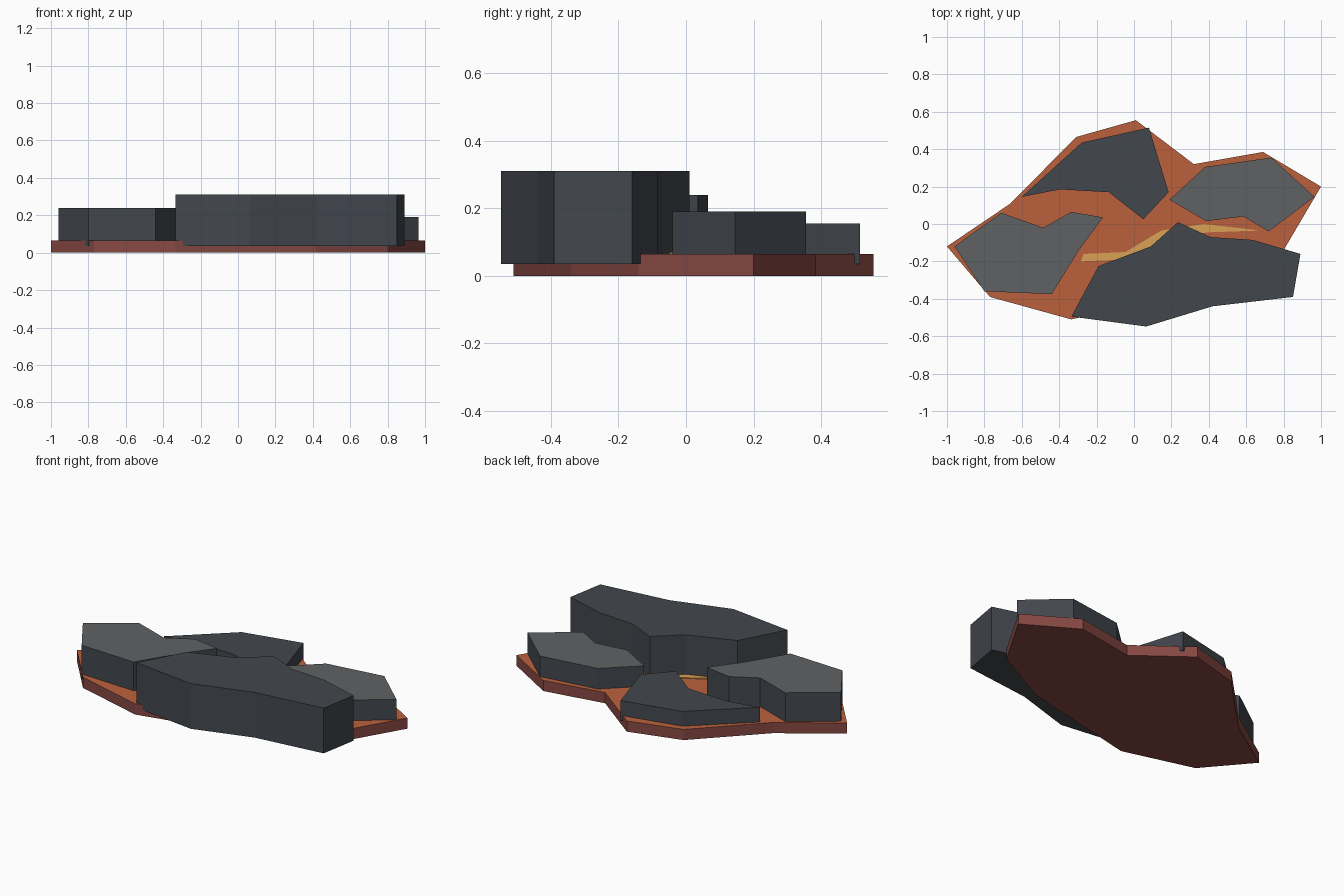
import bpy, bmesh

if "Cube" in bpy.data.objects:
    bpy.data.objects.remove(bpy.data.objects["Cube"])


def material(name, rgb):
    m = bpy.data.materials.new(name)
    m.diffuse_color = (*rgb, 1)
    m.use_nodes = True
    m.node_tree.nodes["Principled BSDF"].inputs["Base Color"].default_value = m.diffuse_color
    return m


crust_red = material("crust_red", (0.24, 0.065, 0.055))
lava_orange = material("lava_orange", (0.50, 0.12, 0.045))
glow_yellow = material("glow_yellow", (0.70, 0.36, 0.09))
charcoal = material("charcoal", (0.055, 0.063, 0.075))
ash_grey = material("ash_grey", (0.115, 0.12, 0.125))


def slab(name, outline, z0, z1, side_mat, top_mat):
    """Extrude a flat outline from z0 to z1, with its own top material."""
    bm = bmesh.new()
    face = bm.faces.new([bm.verts.new((x, y, z0)) for x, y in outline])
    ext = bmesh.ops.extrude_face_region(bm, geom=[face], use_keep_orig=True)
    for v in ext["geom"]:
        if isinstance(v, bmesh.types.BMVert):
            v.co.z = z1
    bmesh.ops.recalc_face_normals(bm, faces=bm.faces)
    for f in bm.faces:
        f.material_index = int(f.normal.z > 0.5)
    mesh = bpy.data.meshes.new(name)
    bm.to_mesh(mesh)
    bm.free()
    mesh.materials.append(side_mat)
    mesh.materials.append(top_mat)
    obj = bpy.data.objects.new(name, mesh)
    bpy.context.collection.objects.link(obj)
    return obj


# Lava bed with red crust edge
slab("lava_bed", [
    (-1, -.12), (-.77, -.39), (-.335, -.51), (.42, -.34), (.80, -.14), (1, .2),
    (.69, .385), (.32, .32), (.01, .555), (-.31, .465), (-.66, .11)],
    0, .065, crust_red, lava_orange)

# Glowing streak on the lava
slab("glow_streak", [
    (-.285, -.2), (-.05, -.19), (.17, -.09), (.385, -.045), (.675, -.035),
    (.375, 0), (.145, -.035), (-.045, -.15), (-.27, -.16)],
    .06, .07, glow_yellow, glow_yellow)

# Cooled rock plates, partly sunk in the lava
slab("front_rock", [
    (-.335, -.495), (.065, -.548), (.42, -.44), (.85, -.39), (.89, -.16),
    (.635, -.085), (.41, -.07), (.235, .01), (.09, -.12), (-.19, -.225)],
    .035, .31, charcoal, charcoal)
slab("left_rock", [
    (-.96, -.12), (-.80, -.36), (-.44, -.375), (-.295, -.14), (-.165, .035),
    (-.335, .065), (-.485, -.02), (-.71, .06)],
    .035, .24, charcoal, ash_grey)
slab("back_rock", [
    (-.6, .145), (-.395, .185), (-.135, .17), (.05, .025), (.185, .17),
    (.08, .515), (-.28, .435)],
    .035, .155, charcoal, charcoal)
slab("right_rock", [
    (.19, .13), (.385, .015), (.585, .04), (.72, -.04), (.965, .145),
    (.735, .355), (.38, .305)],
    .035, .19, charcoal, ash_grey)
